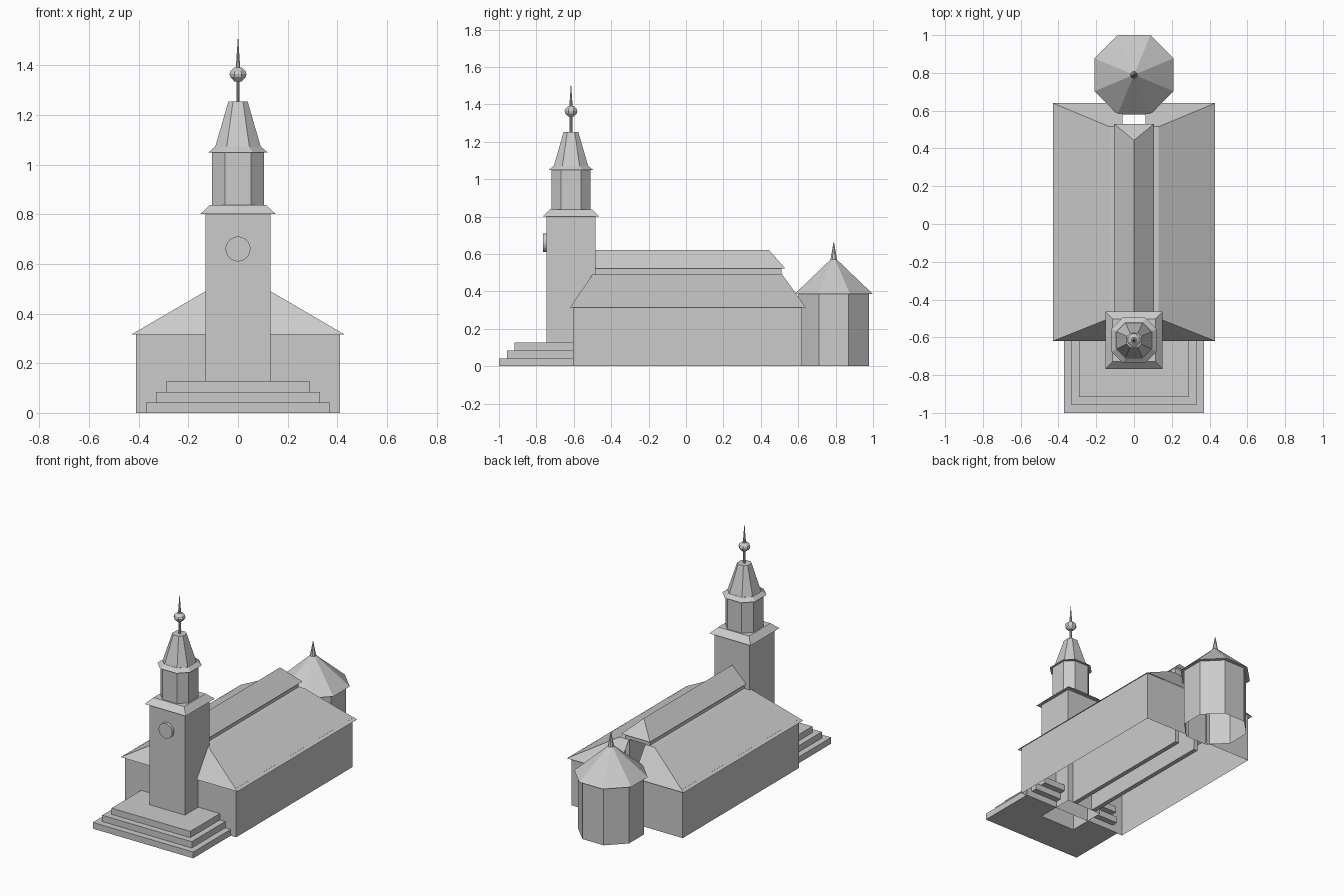
import bpy, bmesh, math

if "Cube" in bpy.data.objects:
    bpy.data.objects.remove(bpy.data.objects["Cube"])

TY = -0.615   # tower centre
AY = 0.79     # apse centre


def mesh(name, verts, faces):
    bm = bmesh.new()
    vs = [bm.verts.new(v) for v in verts]
    for f in faces:
        bm.faces.new([vs[i] for i in f])
    bmesh.ops.recalc_face_normals(bm, faces=bm.faces)
    me = bpy.data.meshes.new(name)
    bm.to_mesh(me)
    bm.free()
    ob = bpy.data.objects.new(name, me)
    bpy.context.collection.objects.link(ob)
    return ob


def loft(name, rings, bottom=True, top=True):
    """Skin a stack of rings, each a list of 3D points."""
    n = len(rings[0])
    faces = [(k * n + i, k * n + (i + 1) % n, (k + 1) * n + (i + 1) % n, (k + 1) * n + i)
             for k in range(len(rings) - 1) for i in range(n)]
    if bottom:
        faces.append(tuple(range(n)))
    if top:
        faces.append(tuple(range((len(rings) - 1) * n, len(rings) * n)))
    return mesh(name, [p for r in rings for p in r], faces)


def rect(x0, x1, y0, y1, z):
    return [(x0, y0, z), (x1, y0, z), (x1, y1, z), (x0, y1, z)]


def square(h, z, cy=TY):
    return rect(-h, h, cy - h, cy + h, z)


def octa(h, c, z, cy):
    """Chamfered square: half width h, half flat side c."""
    pts = [(c, -h), (h, -c), (h, c), (c, h), (-c, h), (-h, c), (-h, -c), (-c, -h)]
    return [(x, cy + y, z) for x, y in pts]


def reg(h, z, cy):
    return octa(h, h * math.tan(math.pi / 8), z, cy)


def mirror_x(ob):
    ob.modifiers.new("mirror", 'MIRROR').use_axis[0] = True


# nave walls, half with an opening towards the apse, mirrored
path = [(0.0, -0.605), (0.41, -0.605), (0.41, 0.62), (0.07, 0.62)]
walls = mesh("nave_walls", [(x, y, z) for z in (0, 0.327) for x, y in path],
             [(i, i + 1, i + 5, i + 4) for i in range(3)])
mirror_x(walls)

# lower roof: side slope, front and rear hips, flat strip beside the clerestory
low = mesh("lower_roof",
           [(0.43, -0.62, 0.315), (0.43, 0.64, 0.315), (0.13, 0.515, 0.49), (0.13, -0.50, 0.49),
            (0.12, -0.62, 0.315), (0.06, 0.64, 0.315), (0.06, 0.515, 0.49), (0.09, -0.50, 0.49),
            (0.09, 0.515, 0.49)],
           [(0, 1, 2, 3), (0, 3, 7, 4), (1, 5, 6, 8, 2), (3, 2, 8, 7)])
mirror_x(low)

# inner walls carrying the clerestory
inner = loft("clerestory_wall", [rect(0.06, 0.09, -0.485, 0.51, z) for z in (0, 0.532)])
mirror_x(inner)
mesh("clerestory_end", [(-0.09, 0.51, 0.49), (0.09, 0.51, 0.49), (0.09, 0.51, 0.53), (-0.09, 0.51, 0.53)],
     [(0, 1, 2, 3)])

# upper roof with rear hip
mesh("upper_roof",
     [(-0.105, -0.49, 0.523), (0.105, -0.49, 0.523), (0.105, 0.53, 0.523), (-0.105, 0.53, 0.523),
      (0, -0.49, 0.622), (0, 0.443, 0.622)],
     [(1, 2, 5, 4), (3, 0, 4, 5), (2, 3, 5)])

# entrance steps, notched around the tower
for i in range(3):
    w, y0, y1 = 0.37 - 0.04 * i, -1 + 0.042 * i, -0.60 + 0.04 * i
    prof = [(-w, y0), (w, y0), (w, y1), (0.13, y1), (0.13, -0.745), (-0.13, -0.745), (-0.13, y1), (-w, y1)]
    z0, z1 = 0.042 * i, 0.042 * (i + 1)
    loft(f"step_{i + 1}", [[(x, y, z) for x, y in prof] for z in (z0, z1)])

# tower
loft("tower_shaft", [square(0.13, 0), square(0.13, 0.8)], bottom=False)
loft("tower_cornice", [square(0.152, 0.8), square(0.113, 0.838)])
loft("belfry", [octa(0.104, 0.053, z, TY) for z in (0.838, 1.05)])
loft("belfry_cornice", [octa(0.12, 0.06, 1.048, TY), octa(0.094, 0.047, 1.07, TY)])
loft("spire", [octa(0.092, 0.046, 1.07, TY), octa(0.039, 0.02, 1.253, TY)])
loft("spire_pole", [reg(0.007, 1.253, TY), reg(0.007, 1.34, TY)])
loft("spire_ball", [reg(r, z, TY) for r, z in
                    ((0.015, 1.335), (0.031, 1.352), (0.034, 1.364), (0.030, 1.377), (0.014, 1.391))])
loft("spire_tip", [reg(0.009, 1.388, TY), reg(0.0008, 1.508, TY)])

# round clock plate on the tower front
ring = [(0.05 * math.cos(a), 0.66 + 0.05 * math.sin(a)) for a in (math.tau * i / 32 for i in range(32))]
loft("clock_plate", [[(x, y, z) for x, z in ring] for y in (-0.764, -0.744)])

# octagonal apse
loft("apse_walls", [reg(0.188, 0, AY), reg(0.188, 0.388, AY)], bottom=False, top=False)
loft("apse_roof", [reg(0.21, 0.385, AY), reg(0.012, 0.575, AY)])
loft("apse_finial", [reg(0.018, 0.568, AY), reg(0.001, 0.665, AY)])
